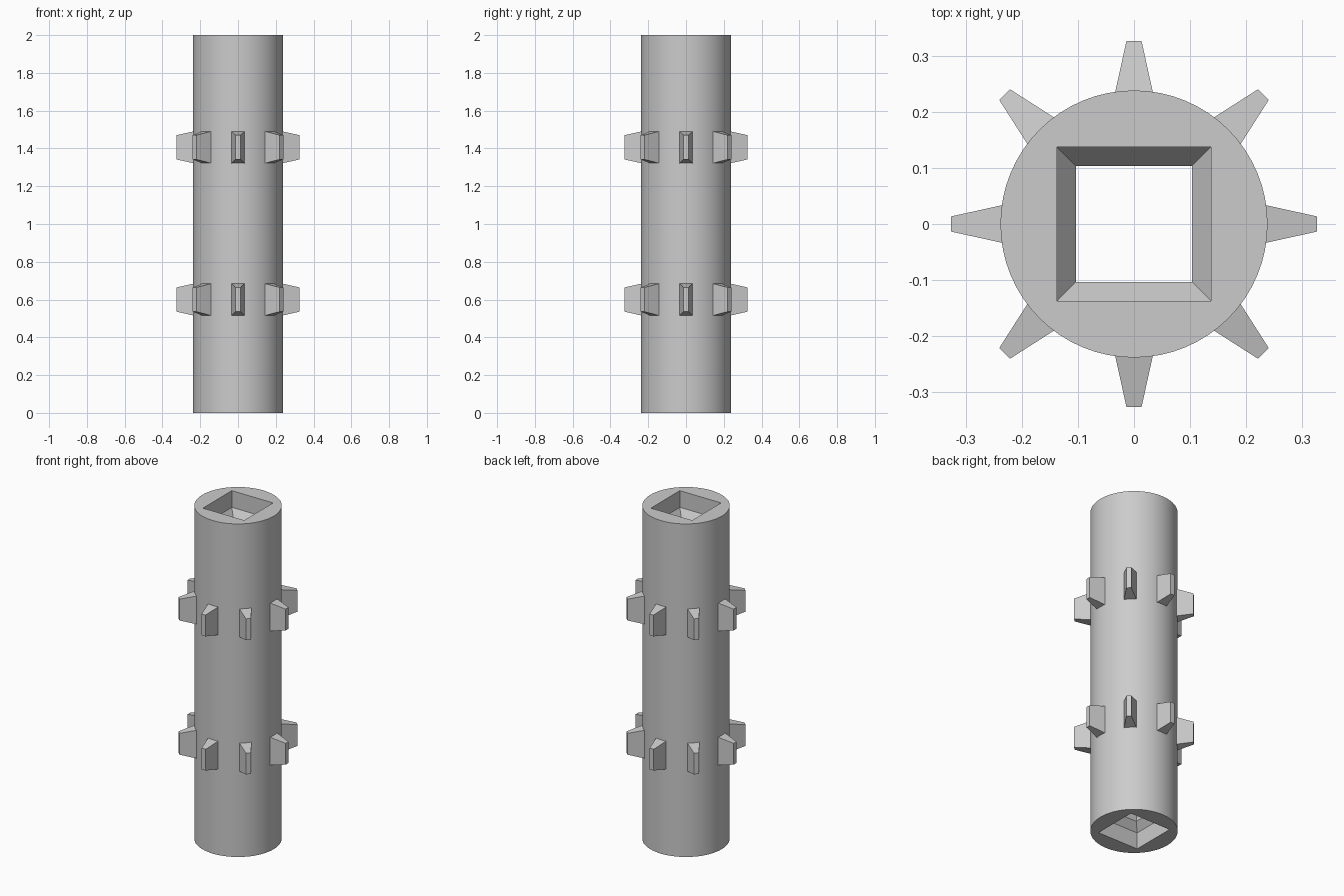
import bpy
import bmesh
from math import cos, sin, tau, radians
from mathutils import Matrix

cube = bpy.data.objects.get("Cube")
if cube:
    bpy.data.objects.remove(cube, do_unlink=True)

# Single grey material
grey = bpy.data.materials.new("plain grey")
grey.use_nodes = True
colour = (0.6, 0.6, 0.6, 1)
grey.diffuse_color = colour
grey.node_tree.nodes["Principled BSDF"].inputs["Base Color"].default_value = colour

SIDES = 64


def finish(name, bm):
    bmesh.ops.recalc_face_normals(bm, faces=bm.faces)
    mesh = bpy.data.meshes.new(name)
    bm.to_mesh(mesh)
    bm.free()
    mesh.materials.append(grey)
    obj = bpy.data.objects.new(name, mesh)
    bpy.context.collection.objects.link(obj)
    return obj


def ring(bm, size, z, square):
    """Loop of points on a circle, or on a square of the given half width."""
    verts = []
    for i in range(SIDES):
        c, s = cos(tau * i / SIDES), sin(tau * i / SIDES)
        r = size / max(abs(c), abs(s)) if square else size
        verts.append(bm.verts.new((r * c, r * s, z)))
    return verts


# Round tube with a stepped square bore, wide sockets at both ends
RADIUS, SOCKET, BORE = 0.238, 0.137, 0.103
DEPTH, SLOPE_END = 0.10, 0.145
profile = [
    (RADIUS, 0, False), (RADIUS, 2, False),
    (SOCKET, 2, True), (SOCKET, 2 - DEPTH, True), (BORE, 2 - SLOPE_END, True),
    (BORE, SLOPE_END, True), (SOCKET, DEPTH, True), (SOCKET, 0, True),
]
bm = bmesh.new()
rings = [ring(bm, *p) for p in profile]
for a, b in zip(rings, rings[1:] + rings[:1]):
    for i in range(SIDES):
        j = (i + 1) % SIDES
        bm.faces.new((a[i], a[j], b[j], b[i]))
tube = finish("tube", bm)
bpy.ops.object.select_all(action="DESELECT")
tube.select_set(True)
bpy.context.view_layer.objects.active = tube
bpy.ops.object.shade_smooth_by_angle(angle=radians(30))


# Rows of eight tapered teeth, rooted inside the tube wall
def tooth_row(name, height):
    bm = bmesh.new()
    for k in range(8):
        verts = bmesh.ops.create_cube(bm, size=2)["verts"]
        for v in verts:
            r, w, h = (0.326, 0.0135, 0.064) if v.co.x > 0 else (0.215, 0.038, 0.089)
            v.co = (r, v.co.y * w, v.co.z * h + height)
        bmesh.ops.rotate(bm, verts=verts, matrix=Matrix.Rotation(tau * k / 8, 3, "Z"))
    finish(name, bm)


tooth_row("lower_teeth", 0.60)
tooth_row("upper_teeth", 1.406)
